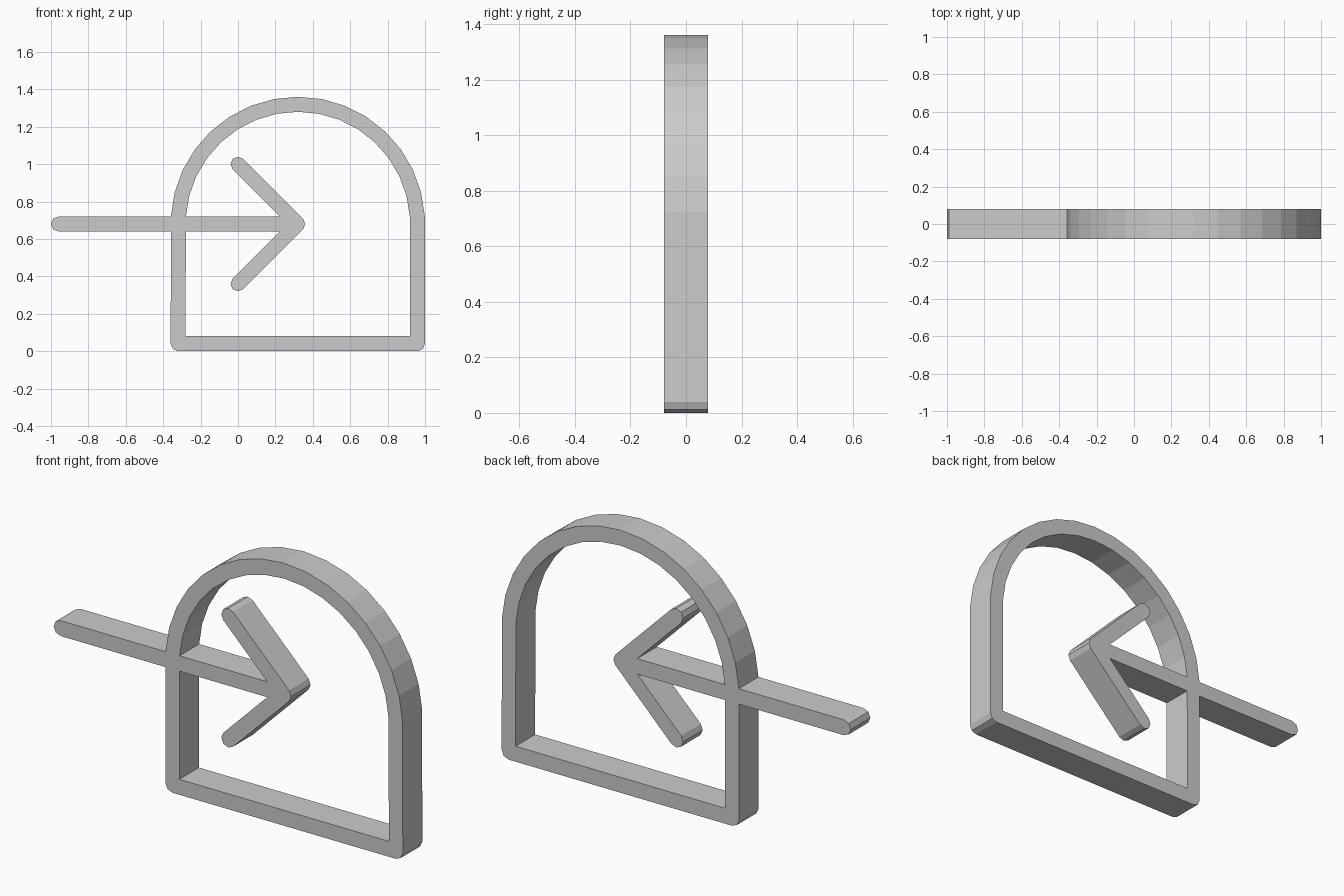
import bpy
from math import sin, cos, radians, sqrt

cube = bpy.data.objects.get("Cube")
if cube:
    bpy.data.objects.remove(cube, do_unlink=True)

R = 0.04            # half the bar width
DEPTH = 0.08        # half the thickness
CX, CZ = 0.32, 0.68 # centre of the arch

grey = bpy.data.materials.new("light_grey")
grey.use_nodes = True
grey.diffuse_color = (0.6, 0.6, 0.6, 1)
grey.node_tree.nodes["Principled BSDF"].inputs["Base Color"].default_value = (0.6, 0.6, 0.6, 1)


def arc(x, z, radius, start, end, steps):
    """Points along an arc in the front plane, angles in degrees."""
    angles = [radians(start + (end - start) * i / steps) for i in range(steps + 1)]
    return [(x + radius * cos(a), z + radius * sin(a)) for a in angles]


def plate(name, loops):
    """Extrude closed outlines (later ones are holes) into a flat plate."""
    curve = bpy.data.curves.new(name, "CURVE")
    curve.dimensions = "2D"
    curve.fill_mode = "BOTH"
    curve.extrude = DEPTH
    for loop in loops:
        spline = curve.splines.new("POLY")
        spline.points.add(len(loop) - 1)
        for point, (x, z) in zip(spline.points, loop):
            point.co = (x, z, 0, 1)
        spline.use_cyclic_u = True
        spline.use_smooth = False
    obj = bpy.data.objects.new(name, curve)
    bpy.context.collection.objects.link(obj)
    obj.rotation_euler.x = radians(90)
    bpy.ops.object.select_all(action="DESELECT")
    obj.select_set(True)
    bpy.context.view_layer.objects.active = obj
    bpy.ops.object.convert(target="MESH")
    obj = bpy.context.object
    obj.data.materials.clear()
    obj.data.materials.append(grey)
    bpy.ops.object.shade_flat()
    return obj


# Arched frame: rounded bottom corners outside, square corners inside
half = CZ - R
outer = (arc(CX - half, R, R, 180, 270, 2)
         + arc(CX + half, R, R, 270, 360, 2)
         + arc(CX, CZ, CZ, 3.6, 176.4, 16))
inside = half - R
inner = ([(CX - inside, 2 * R), (CX + inside, 2 * R)]
         + arc(CX, CZ, inside, 3.6, 176.4, 16))
plate("arched_frame", [outer, inner])

# Arrow: upper half outline from shaft end to tip, mirrored for the lower half
notch = CX - R * sqrt(2) - R
upper = (arc(R - 1, CZ, R, 180, 90, 2)
         + [(notch, CZ + R)]
         + arc(0, CZ + CX, R, 225, 45, 4)
         + arc(CX, CZ, R, 45, 0, 1))
lower = [(x, 2 * CZ - z) for x, z in reversed(upper[1:-1])]
plate("arrow", [upper + lower])
